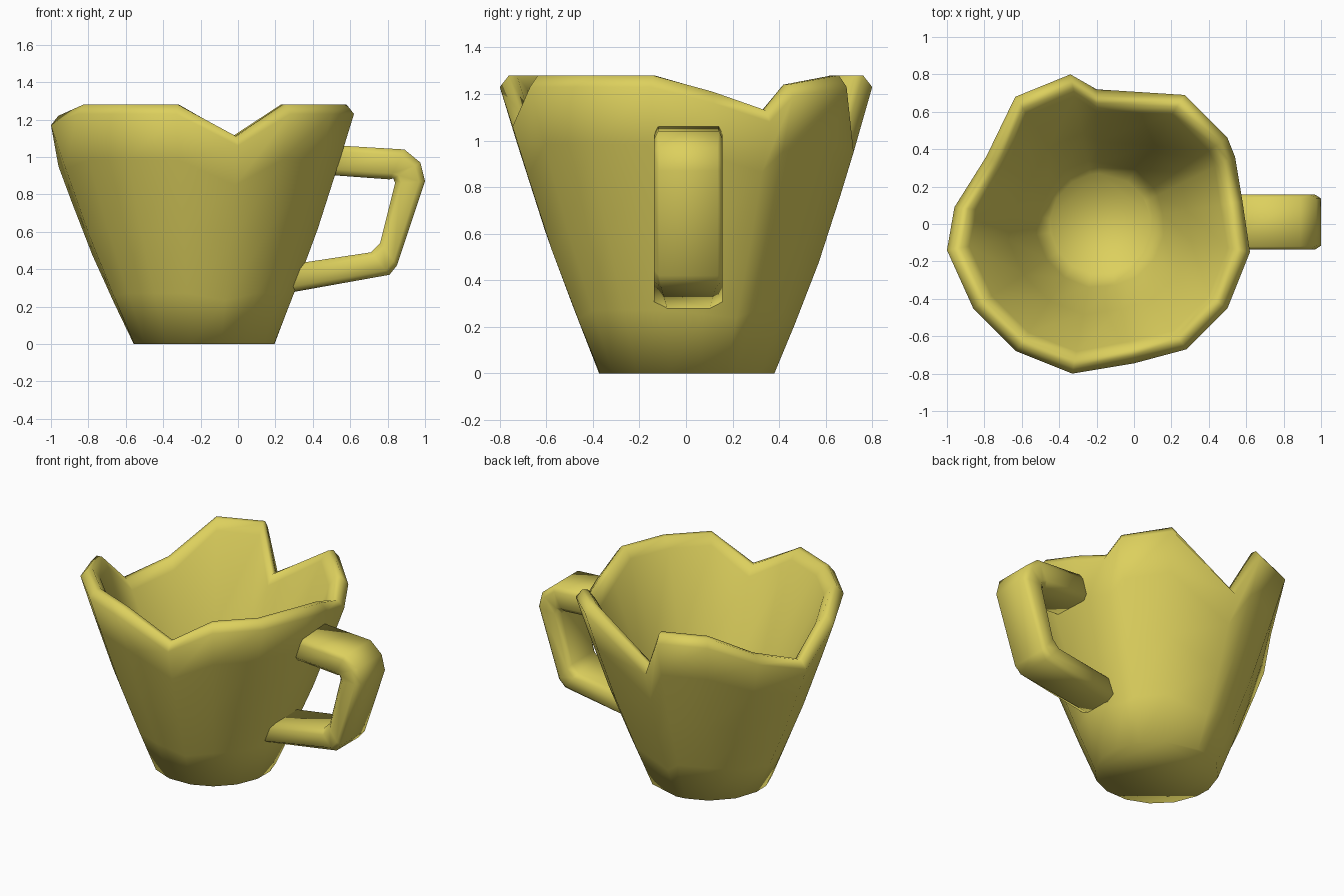
import bpy, bmesh
from math import atan2, cos, sin
from mathutils import Vector

cube = bpy.data.objects.get("Cube")
if cube:
    bpy.data.objects.remove(cube)

# One glazed clay colour
clay = bpy.data.materials.new("olive_yellow")
clay.use_nodes = True
COLOR = (0.72, 0.63, 0.11, 1)
clay.diffuse_color = COLOR
clay.node_tree.nodes["Principled BSDF"].inputs["Base Color"].default_value = COLOR

AXIS = Vector((-0.18, 0, 0))


def make_object(name, bm):
    bmesh.ops.recalc_face_normals(bm, faces=bm.faces)
    mesh = bpy.data.meshes.new(name)
    bm.to_mesh(mesh)
    bm.free()
    mesh.materials.append(clay)
    mesh.shade_smooth()
    obj = bpy.data.objects.new(name, mesh)
    bpy.context.collection.objects.link(obj)
    return obj


def loft(name, rings):
    """Skin a list of equally long closed rings and cap both ends."""
    bm = bmesh.new()
    rows = [[bm.verts.new(p) for p in ring] for ring in rings]
    for a, b in zip(rows, rows[1:]):
        n = len(a)
        for i in range(n):
            j = (i + 1) % n
            bm.faces.new((a[i], a[j], b[j], b[i]))
    bm.faces.new(rows[0])
    bm.faces.new(rows[-1])
    return make_object(name, bm)


# Uneven rim of the cup: widest outline and top height of each corner
RIM = [
    (0.62, -0.15, 1.28), (0.58, 0.12, 1.21), (0.54, 0.36, 1.13),
    (0.50, 0.46, 1.24), (0.27, 0.69, 1.28), (-0.20, 0.72, 1.00),
    (-0.34, 0.80, 1.28), (-0.635, 0.68, 1.28), (-0.79, 0.36, 1.09),
    (-0.96, 0.09, 1.00), (-1.00, -0.14, 1.22), (-0.86, -0.45, 1.28),
    (-0.63, -0.68, 1.28), (-0.33, -0.80, 1.28), (0.0, -0.745, 1.11),
    (0.28, -0.67, 1.28), (0.50, -0.45, 1.28),
]


def circle_ring(radius, z):
    ring = []
    for x, y, _ in RIM:
        a = atan2(y, x - AXIS.x)
        ring.append(AXIS + Vector((radius * cos(a), radius * sin(a), z)))
    return ring


def rim_ring(inset, drop):
    ring = []
    for x, y, top in RIM:
        flat = Vector((x, y, 0)) - AXIS
        flat *= 1 - inset / flat.length
        ring.append(AXIS + flat + Vector((0, 0, top - drop)))
    return ring


def blend(a, b, t, bulge=0.0):
    ring = []
    for p, q in zip(a, b):
        r = p.lerp(q, t)
        out = Vector((r.x - AXIS.x, r.y, 0)).normalized()
        ring.append(r + out * bulge)
    return ring


# Cup: outer wall, rounded lip, inner wall and floor
foot, lip_out = circle_ring(0.38, 0), rim_ring(0, 0.05)
lip_in, floor = rim_ring(0.12, 0.06), circle_ring(0.27, 0.12)
loft("cup", [
    foot,
    blend(foot, lip_out, 0.22, 0.012),
    blend(foot, lip_out, 0.5, 0.02),
    blend(foot, lip_out, 0.8, 0.01),
    lip_out,
    rim_ring(0.04, 0),
    rim_ring(0.075, 0),
    lip_in,
    blend(lip_in, floor, 0.5, 0.01),
    blend(lip_in, floor, 0.85, 0.01),
    floor,
])

# Handle: outer corner, inner corner and outer half width at each station
STATIONS = [
    ((0.47, 1.065), (0.47, 0.905), 0.145),
    ((0.89, 1.04), (0.81, 0.88), 0.145),
    ((0.975, 0.97), (0.83, 0.885), 0.14),
    ((1.0, 0.87), (0.84, 0.86), 0.14),
    ((0.85, 0.42), (0.76, 0.54), 0.14),
    ((0.81, 0.37), (0.71, 0.49), 0.13),
    ((0.28, 0.275), (0.28, 0.425), 0.10),
]


def section(outer, inner, half):
    """Rounded rectangle between the outer and inner corner."""
    o, i = Vector((outer[0], 0.01, outer[1])), Vector((inner[0], 0.01, inner[1]))
    side = [(0.0, half * 0.9), (0.2, 0.147), (0.8, 0.147), (1.0, 0.115)]
    left = [o.lerp(i, t) + Vector((0, w, 0)) for t, w in side]
    right = [o.lerp(i, t) - Vector((0, w, 0)) for t, w in reversed(side)]
    return left + right


loft("handle", [section(*s) for s in STATIONS])
